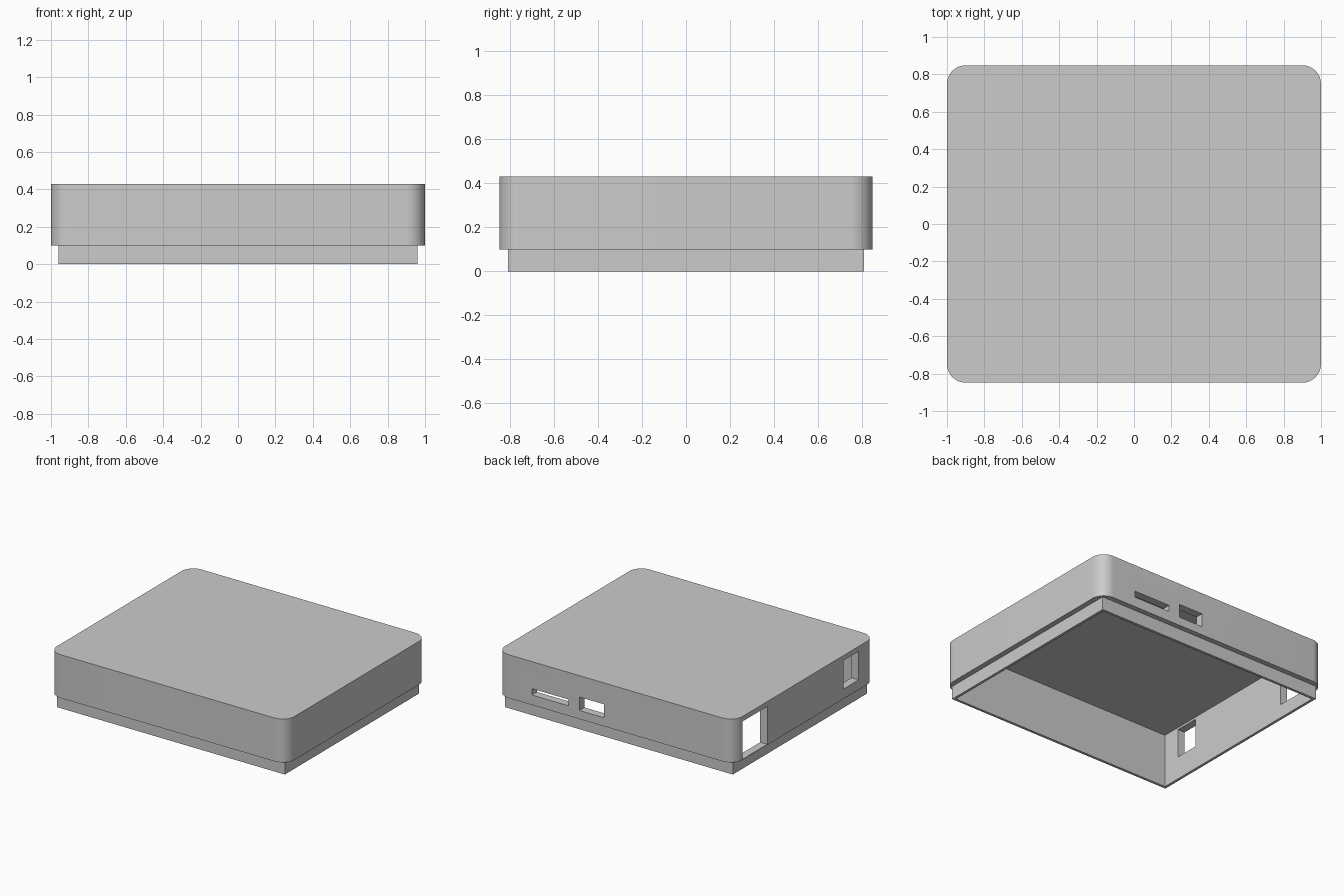
import bpy
import bmesh
from mathutils import Vector

cube = bpy.data.objects.get("Cube")
if cube:
    bpy.data.objects.remove(cube, do_unlink=True)

grey = bpy.data.materials.new("light_grey_plastic")
grey.use_nodes = True
grey.diffuse_color = (0.6, 0.6, 0.6, 1)
grey.node_tree.nodes["Principled BSDF"].inputs["Base Color"].default_value = (0.6, 0.6, 0.6, 1)


def block(name, low, high, corner=0):
    """Box between two corners, with optional rounded vertical edges."""
    low, high = Vector(low), Vector(high)
    bm = bmesh.new()
    bmesh.ops.create_cube(bm, size=1)
    for v in bm.verts:
        v.co = (low + high) / 2 + v.co * (high - low)
    if corner:
        upright = [e for e in bm.edges
                   if abs(e.verts[0].co.z - e.verts[1].co.z) > 0.01]
        bmesh.ops.bevel(bm, geom=upright, offset=corner, segments=12,
                        profile=0.5, affect='EDGES')
    mesh = bpy.data.meshes.new(name)
    bm.to_mesh(mesh)
    bm.free()
    mesh.materials.append(grey)
    ob = bpy.data.objects.new(name, mesh)
    bpy.context.collection.objects.link(ob)
    return ob


def combine(target, tool, operation):
    """Apply a boolean and discard the tool object."""
    tool.hide_render = True
    mod = target.modifiers.new(tool.name, 'BOOLEAN')
    mod.operation = operation
    mod.solver = 'EXACT'
    mod.object = tool
    bpy.context.view_layer.objects.active = target
    bpy.ops.object.modifier_apply(modifier=mod.name)
    bpy.data.objects.remove(tool, do_unlink=True)


# Rounded outer cover with a square-cornered lip beneath it
cover = block("case_cover", (-1, -0.848, 0.1), (1, 0.848, 0.43), corner=0.1)
combine(cover, block("lip", (-0.96, -0.808, 0), (0.96, 0.808, 0.2)), 'UNION')

# Hollow inside, open at the bottom
combine(cover, block("cavity", (-0.94, -0.788, -0.1), (0.94, 0.788, 0.408)), 'DIFFERENCE')

# Port openings in the back wall: x range, z range
for name, x0, x1, z0, z1 in [("card_slot", 0.395, 0.704, 0.176, 0.224),
                             ("cable_port", 0.098, 0.304, 0.165, 0.267)]:
    combine(cover, block(name, (x0, 0.7, z0), (x1, 0.9, z1)), 'DIFFERENCE')

# Port openings in the side wall: y range, z range
for name, y0, y1, z0, z1 in [("large_port", 0.45, 0.748, 0.104, 0.392),
                             ("small_port", -0.649, -0.463, 0.175, 0.392)]:
    combine(cover, block(name, (-1.1, y0, z0), (-0.9, y1, z1)), 'DIFFERENCE')

# Smooth rounded corners, crisp edges elsewhere
bpy.ops.object.select_all(action='DESELECT')
cover.select_set(True)
bpy.context.view_layer.objects.active = cover
bpy.ops.object.shade_smooth_by_angle()
